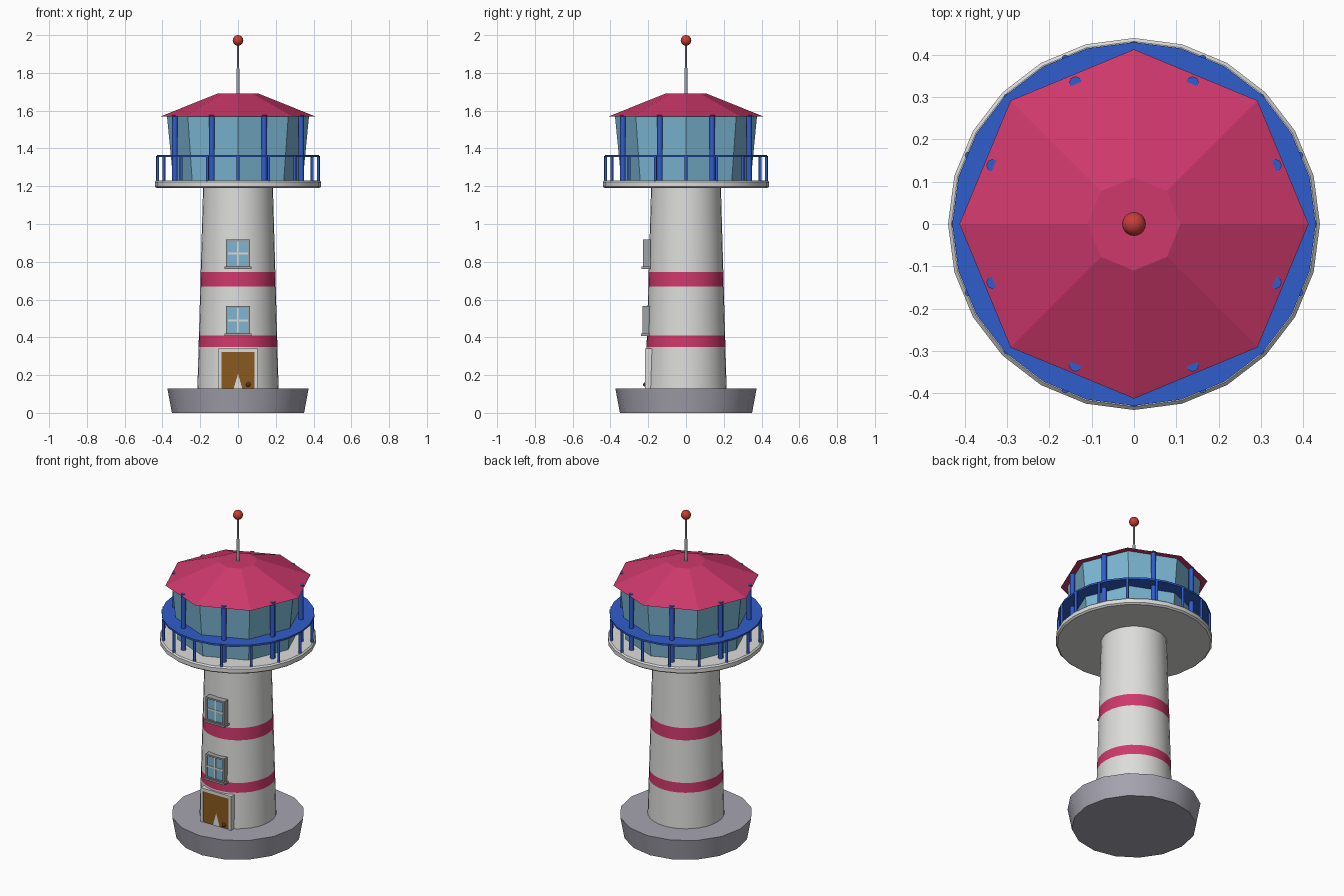
import bpy, bmesh, math

if "Cube" in bpy.data.objects:
    bpy.data.objects.remove(bpy.data.objects["Cube"])

def mat(name, r, g, b):
    m = bpy.data.materials.new(name)
    m.diffuse_color = (r, g, b, 1)
    m.use_nodes = True
    m.node_tree.nodes["Principled BSDF"].inputs["Base Color"].default_value = m.diffuse_color
    return m

WHITE = mat("white plaster", 0.72, 0.72, 0.71)
STONE = mat("stone grey", 0.38, 0.37, 0.43)
PINK = mat("crimson", 0.62, 0.04, 0.15)
BLUE = mat("rail blue", 0.03, 0.11, 0.6)
GLASS = mat("glass blue", 0.2, 0.47, 0.65)
GREY = mat("metal grey", 0.35, 0.36, 0.37)
BROWN = mat("door brown", 0.25, 0.1, 0.014)
KNOB = mat("knob brown", 0.13, 0.035, 0.01)
RED = mat("lamp red", 0.58, 0.045, 0.04)

def finish(bm, name, mats, smooth=None):
    bmesh.ops.recalc_face_normals(bm, faces=bm.faces[:])
    me = bpy.data.meshes.new(name)
    bm.to_mesh(me)
    bm.free()
    ob = bpy.data.objects.new(name, me)
    bpy.context.collection.objects.link(ob)
    for m in mats:
        me.materials.append(m)
    if smooth:
        bpy.ops.object.select_all(action='DESELECT')
        ob.select_set(True)
        bpy.context.view_layer.objects.active = ob
        bpy.ops.object.shade_smooth_by_angle(angle=math.radians(smooth))
    return ob

def lathe(name, profile, n, mats, smooth=None, closed=False, center=(0, 0), band=()):
    """Turn (radius, z) points around z; band lists profile segments using material 1."""
    bm = bmesh.new()
    rings = []
    for r, z in profile:
        rings.append([bm.verts.new((center[0] + r * math.sin(2 * math.pi * i / n),
                                    center[1] - r * math.cos(2 * math.pi * i / n), z))
                      for i in range(n)])
    count = len(rings) if closed else len(rings) - 1
    for k in range(count):
        a, b = rings[k], rings[(k + 1) % len(rings)]
        for i in range(n):
            j = (i + 1) % n
            f = bm.faces.new((a[i], a[j], b[j], b[i]))
            f.material_index = 1 if k in band else 0
    if not closed:
        bm.faces.new(rings[0])
        bm.faces.new(rings[-1])
    return finish(bm, name, mats, smooth)

def box(name, x0, x1, y0, y1, z0, z1, m):
    bm = bmesh.new()
    bmesh.ops.create_cube(bm, size=1)
    for v in bm.verts:
        v.co = (x1 if v.co.x > 0 else x0, y1 if v.co.y > 0 else y0, z1 if v.co.z > 0 else z0)
    return finish(bm, name, [m])

def ball(name, pos, r, m):
    bm = bmesh.new()
    bmesh.ops.create_uvsphere(bm, u_segments=20, v_segments=12, radius=r)
    bmesh.ops.translate(bm, verts=bm.verts[:], vec=pos)
    return finish(bm, name, [m], 60)

# Stone base
lathe("base", [(0.35, 0), (0.374, 0.13)], 16, [STONE], 35)

# Tapered tower with two painted bands
def tr(z):
    return 0.215 - 0.03 * (z - 0.13) / 1.06
levels = [0.12, 0.35, 0.41, 0.67, 0.745, 1.2]
lathe("tower", [(tr(z), z) for z in levels], 32, [WHITE, PINK], 35, band=(1, 3))

# Gallery deck
lathe("deck", [(0.43, 1.19), (0.44, 1.198), (0.44, 1.222), (0.432, 1.23)], 24, [WHITE], 30)

# Gallery railing
lathe("rail_ring", [(0.31, 1.355), (0.43, 1.355), (0.43, 1.366), (0.31, 1.366)], 24,
      [BLUE], 30, closed=True)
for i in range(16):
    a = 2 * math.pi * i / 16
    lathe(f"rail_post_{i}", [(0.008, 1.228), (0.008, 1.36)], 8, [BLUE], 50,
          center=(0.425 * math.cos(a), 0.425 * math.sin(a)))

# Lantern room: flared octagon of glass with blue columns
lathe("lantern_glass", [(0.343, 1.23), (0.376, 1.572)], 8, [GLASS])
for i in range(8):
    a = math.radians(22.5 + 45 * i)
    lathe(f"lantern_column_{i}", [(0.015, 1.228), (0.015, 1.578)], 8, [BLUE], 50,
          center=(0.362 * math.cos(a), 0.362 * math.sin(a)))

# Octagonal roof, mast and lamp
lathe("roof", [(0.413, 1.568), (0.11, 1.69)], 8, [PINK])
lathe("mast", [(0.009, 1.68), (0.008, 1.82), (0.005, 1.83), (0.005, 1.96)], 10, [GREY], 40)
ball("lamp_ball", (0, 0, 1.972), 0.028, RED)

# Windows
def window(tag, z0, z1, yf):
    w, t, yb = 0.063, 0.01, -0.188
    box(tag + "_glass", -w + t, w - t, yf + 0.007, yb, z0 + t, z1 - t, GLASS)
    for s, side in ((-1, "left"), (1, "right")):
        xs = sorted((s * w, s * (w - t)))
        box(f"{tag}_frame_{side}", xs[0], xs[1], yf, yb, z0, z1, GREY)
    box(tag + "_frame_top", -w + t, w - t, yf, yb, z1 - t, z1, GREY)
    box(tag + "_frame_bottom", -w + t, w - t, yf, yb, z0, z0 + t, GREY)
    zm = (z0 + z1) / 2
    box(tag + "_bar_upright", -0.005, 0.005, yf + 0.003, yf + 0.01, z0 + t, z1 - t, WHITE)
    box(tag + "_bar_cross", -w + t, w - t, yf + 0.0035, yf + 0.01, zm - 0.005, zm + 0.005, WHITE)
    box(tag + "_sill", -0.072, 0.072, yf - 0.008, yb, z0 - 0.007, z0 + 0.004, GREY)

window("upper_window", 0.77, 0.918, -0.227)
window("lower_window", 0.415, 0.565, -0.229)

# Door with frame and knob
box("door", -0.088, 0.088, -0.2128, -0.18, 0.13, 0.322, BROWN)
for s, side in ((-1, "left"), (1, "right")):
    xs = sorted((s * 0.088, s * 0.104))
    box("door_frame_" + side, xs[0], xs[1], -0.217, -0.175, 0.13, 0.34, WHITE)
box("door_frame_top", -0.088, 0.088, -0.217, -0.175, 0.322, 0.34, WHITE)
ball("door_knob", (0.054, -0.215, 0.15), 0.012, KNOB)
